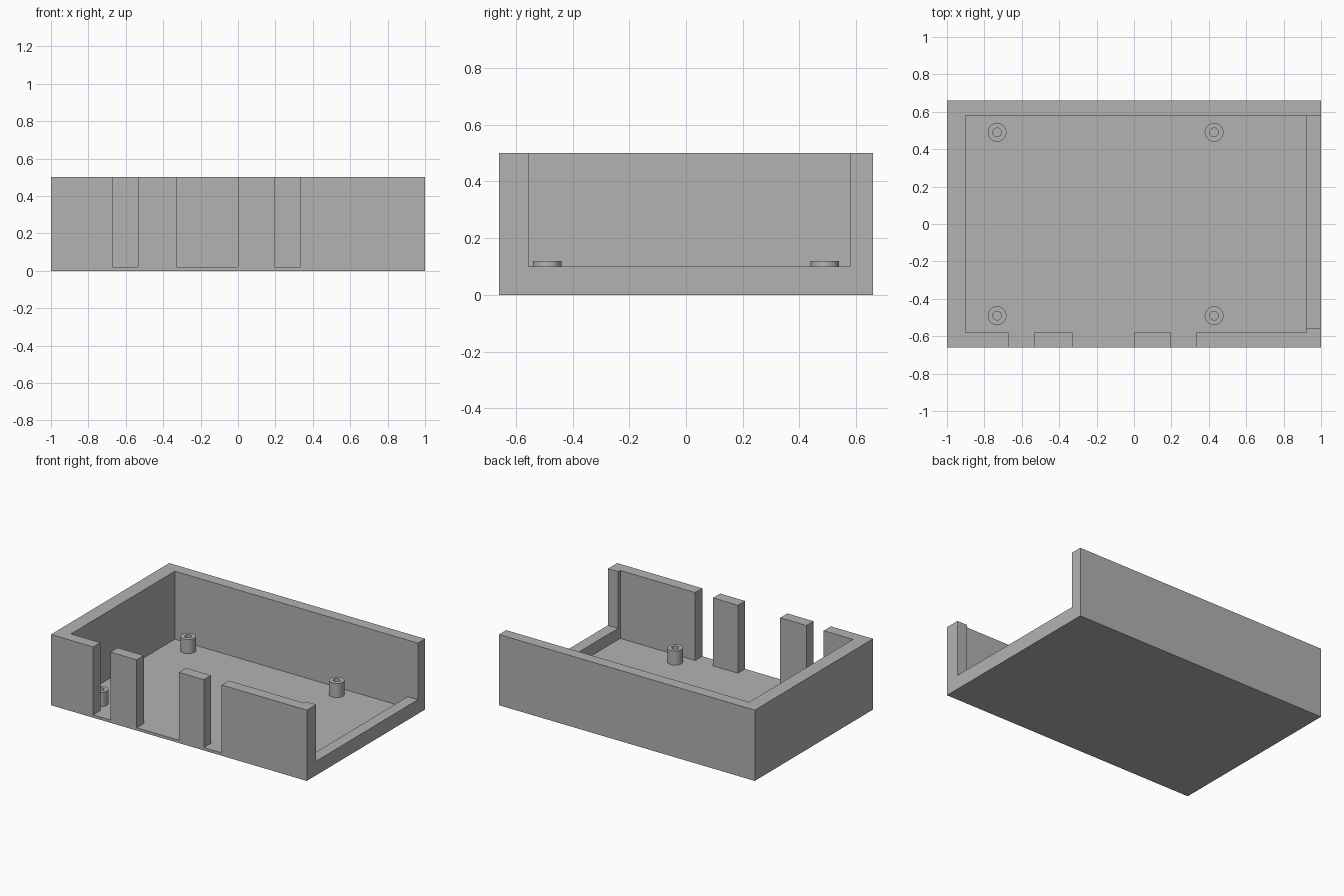
import bpy, bmesh, math
from mathutils import Vector

cube = bpy.data.objects.get("Cube")
if cube:
    bpy.data.objects.remove(cube, do_unlink=True)

GREY = (0.448, 0.448, 0.448, 1)
plastic = bpy.data.materials.new("grey plastic")
plastic.use_nodes = True
plastic.diffuse_color = GREY
plastic.node_tree.nodes["Principled BSDF"].inputs["Base Color"].default_value = GREY

FLOOR, HEIGHT, ABOVE = 0.02, 0.5, 0.7
SILL = 0.1
WALL_Y = 0.58


def add_object(name, bm):
    mesh = bpy.data.meshes.new(name)
    bm.to_mesh(mesh)
    bm.free()
    mesh.materials.append(plastic)
    obj = bpy.data.objects.new(name, mesh)
    bpy.context.collection.objects.link(obj)
    return obj


def box(name, x, y, z):
    """Box spanning the given (low, high) ranges."""
    bm = bmesh.new()
    bmesh.ops.create_cube(bm, size=1)
    for v in bm.verts:
        v.co = Vector([r[0] if c < 0 else r[1] for c, r in zip(v.co, (x, y, z))])
    return add_object(name, bm)


def cut(target, x, y, z):
    """Cut a box out of the target and discard the cutter."""
    cutter = box("cutter", x, y, z)
    cutter.hide_render = True
    mod = target.modifiers.new("cut", 'BOOLEAN')
    mod.operation = 'DIFFERENCE'
    mod.solver = 'EXACT'
    mod.object = cutter
    bpy.context.view_layer.objects.active = target
    bpy.ops.object.modifier_apply(modifier=mod.name)
    bpy.data.objects.remove(cutter, do_unlink=True)


# Open tray: outer block with the cavity removed
tray = box("case_tray", (-1, 1), (-0.66, 0.66), (0, HEIGHT))
cut(tray, (-0.9, 0.92), (-WALL_Y, WALL_Y), (FLOOR, ABOVE))

# Connector slots in the front wall, down to the floor
for left, right in ((-0.67, -0.535), (-0.33, 0.0), (0.195, 0.335)):
    cut(tray, (left, right), (-0.8, -0.5), (FLOOR, ABOVE))

# Wide side opening above a low sill
cut(tray, (0.8, 1.2), (-0.556, WALL_Y), (SILL, ABOVE))


def standoff(name, x, y, outer=0.05, inner=0.023, top=0.12):
    """Hollow round post for a screw, revolved from its section."""
    bm = bmesh.new()
    section = ((outer, FLOOR), (outer, top), (inner, top), (inner, FLOOR))
    verts = [bm.verts.new((r, 0, z)) for r, z in section]
    edges = [bm.edges.new(pair) for pair in zip(verts, verts[1:])]
    bmesh.ops.spin(bm, geom=verts + edges, cent=(0, 0, 0), axis=(0, 0, 1),
                   angle=math.tau, steps=40, use_merge=True)
    bmesh.ops.remove_doubles(bm, verts=bm.verts, dist=0.0005)
    bmesh.ops.recalc_face_normals(bm, faces=bm.faces)
    # Make the rim face up
    rim = next(f for f in bm.faces if abs(f.normal.z) > 0.9)
    if rim.normal.z < 0:
        bmesh.ops.reverse_faces(bm, faces=bm.faces)
    obj = add_object(name, bm)
    obj.location = (x, y, 0)
    bpy.ops.object.select_all(action='DESELECT')
    obj.select_set(True)
    bpy.context.view_layer.objects.active = obj
    bpy.ops.object.shade_smooth_by_angle(angle=math.radians(30))


# Four board standoffs
for side, x in (("right", -0.732), ("left", 0.428)):
    for end, y in (("front", -0.49), ("back", 0.49)):
        standoff(f"standoff_{end}_{side}", x, y)
